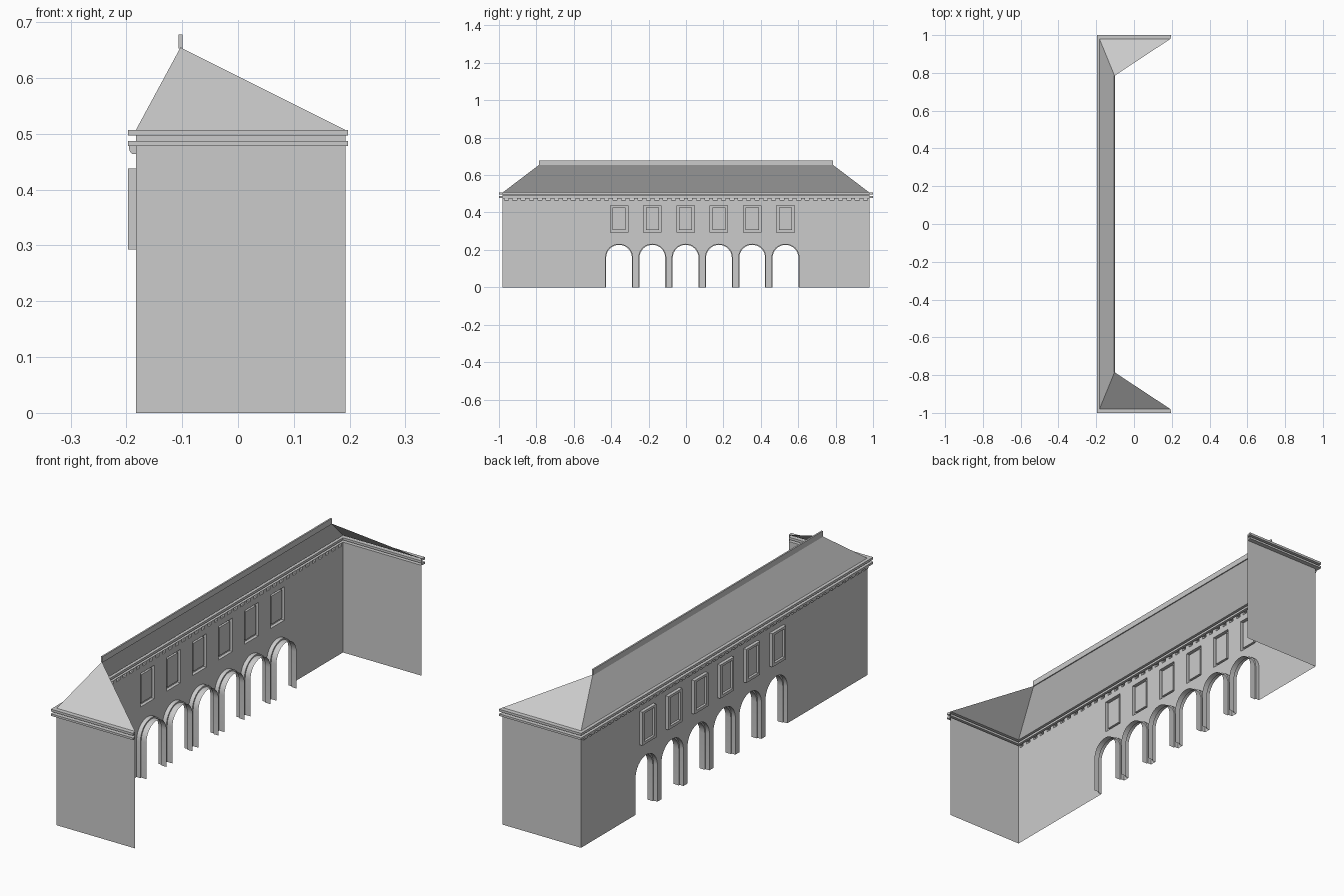
import bpy, bmesh, math

if "Cube" in bpy.data.objects:
    bpy.data.objects.remove(bpy.data.objects["Cube"])

XF, XB, YE = -0.183, 0.193, 0.98        # facade plane, open back edge, end walls
Z_DENTIL, Z_BAND, Z_EAVE = 0.464, 0.478, 0.507
BAYS = [-0.358 + 0.178 * i for i in range(6)]
N_DENTILS, DENTIL_W = 44, 0.022
DENTILS = [-0.96 + 1.92 * i / (N_DENTILS - 1) for i in range(N_DENTILS)]


def make(name, bm):
    bmesh.ops.remove_doubles(bm, verts=bm.verts, dist=1e-5)
    me = bpy.data.meshes.new(name)
    bm.to_mesh(me)
    bm.free()
    ob = bpy.data.objects.new(name, me)
    bpy.context.collection.objects.link(ob)
    return ob


def poly(bm, pts):
    return bm.faces.new([bm.verts.new(p) for p in pts])


def loft(bm, rings, closed=False):
    """Join successive rings of points with quads."""
    n = len(rings[0])
    for a, b in zip(rings, rings[1:]):
        for i in range(n if closed else n - 1):
            j = (i + 1) % n
            poly(bm, [a[i], a[j], b[j], b[i]])


def arch(yc, r, spring=0.158, seg=16):
    arc = [(yc - r * math.cos(math.pi * i / seg), spring + r * math.sin(math.pi * i / seg))
           for i in range(seg + 1)]
    return [(yc - r, 0)] + arc + [(yc + r, 0)]


def rect(yc, zc, w, h):
    return [(yc - w / 2, zc - h / 2), (yc - w / 2, zc + h / 2),
            (yc + w / 2, zc + h / 2), (yc + w / 2, zc - h / 2)]


def at_x(pts, x):
    return [(x, y, z) for y, z in pts]


# Facade sheet: arch notches below, dentil notches above, window holes
outline = [(-YE, 0)]
for y in BAYS:
    outline += arch(y, 0.075)
outline += [(YE, 0), (YE, Z_BAND)]
for y in reversed(DENTILS):
    a, b = y - DENTIL_W / 2, y + DENTIL_W / 2
    outline += [(b, Z_BAND), (b, Z_DENTIL), (a, Z_DENTIL), (a, Z_BAND)]
outline.append((-YE, Z_BAND))
bm = bmesh.new()
for loop in [outline] + [rect(y, 0.3655, 0.094, 0.145) for y in BAYS]:
    vs = [bm.verts.new(p) for p in at_x(loop, XF)]
    for i, v in enumerate(vs):
        bm.edges.new((v, vs[(i + 1) % len(vs)]))
bmesh.ops.triangle_fill(bm, use_beauty=True, use_dissolve=False, edges=bm.edges[:])
bm.normal_update()
bmesh.ops.reverse_faces(bm, faces=[f for f in bm.faces if f.normal.x > 0])
make("facade_wall", bm)

# Stepped arch reveals
bm = bmesh.new()
for y in BAYS:
    loft(bm, [at_x(arch(y, r), x) for r, x in
              ((0.075, XF), (0.075, XF + 0.018), (0.069, XF + 0.018), (0.069, XF + 0.043))])
ob = make("arch_reveals", bm)
bpy.context.view_layer.objects.active = ob
ob.select_set(True)
bpy.ops.object.shade_smooth_by_angle(angle=math.radians(30))

# Raised window frames with recessed panes
bm = bmesh.new()
for y in BAYS:
    outer, inner = rect(y, 0.3655, 0.094, 0.145), rect(y, 0.3665, 0.07, 0.122)
    pane = at_x(inner, XF - 0.004)
    loft(bm, [at_x(outer, XF), at_x(outer, XF - 0.014), at_x(inner, XF - 0.014), pane], True)
    poly(bm, pane)
make("window_frames", bm)

# Dentils with rounded undersides
prof = [(0, .464), (.006, .464), (.010, .467), (.012, .472), (.012, .478)]
bm = bmesh.new()
for y in DENTILS:
    a, b = [[(XF - d, yy, z) for d, z in prof] for yy in (y - DENTIL_W / 2, y + DENTIL_W / 2)]
    loft(bm, [a, b])
    # loft runs profile then +y, so faces point down and out
    poly(bm, ([(XF, a[0][1], Z_BAND)] + a)[::-1])
    poly(bm, [(XF, b[0][1], Z_BAND)] + b)
make("dentils", bm)

# End walls
bm = bmesh.new()
poly(bm, [(XF, -YE, 0), (XB, -YE, 0), (XB, -YE, Z_BAND), (XF, -YE, Z_BAND)])
poly(bm, [(XB, YE, 0), (XF, YE, 0), (XF, YE, Z_BAND), (XB, YE, Z_BAND)])
make("end_walls", bm)


# Double-band cornice around three sides
def cornice_path(k, z):
    x, y, e = XF - 0.014 * k, YE + 0.02 * k, XB + 0.004 * k
    return [(e, y, z), (x, y, z), (x, -y, z), (e, -y, z)]


steps = [(0, .478), (1, .478), (1, .487), (0, .487), (0, .497), (1, .497), (1, .507), (0, .507)]
rings = [cornice_path(k, z) for k, z in steps]
bm = bmesh.new()
loft(bm, rings)
for s in (0, 4):
    poly(bm, [r[0] for r in rings[s:s + 4]])
    poly(bm, [r[3] for r in rings[s:s + 4]][::-1])
make("cornice", bm)

# Roof: front slope and two hipped ends
RX, RY, RZ = -0.103, 0.785, 0.655
bm = bmesh.new()
poly(bm, [(XF, YE, Z_EAVE), (XF, -YE, Z_EAVE), (RX, -RY, RZ), (RX, RY, RZ)])
poly(bm, [(XF, -YE, Z_EAVE), (XB, -YE, Z_EAVE), (RX, -RY, RZ)])
poly(bm, [(XB, YE, Z_EAVE), (XF, YE, Z_EAVE), (RX, RY, RZ)])
make("roof", bm)

# Ridge board
bm = bmesh.new()
bmesh.ops.create_cube(bm, size=1)
bmesh.ops.scale(bm, vec=(0.007, 2 * RY, 0.025), verts=bm.verts)
bmesh.ops.translate(bm, vec=(RX, 0, 0.6655), verts=bm.verts)
make("ridge_board", bm)
